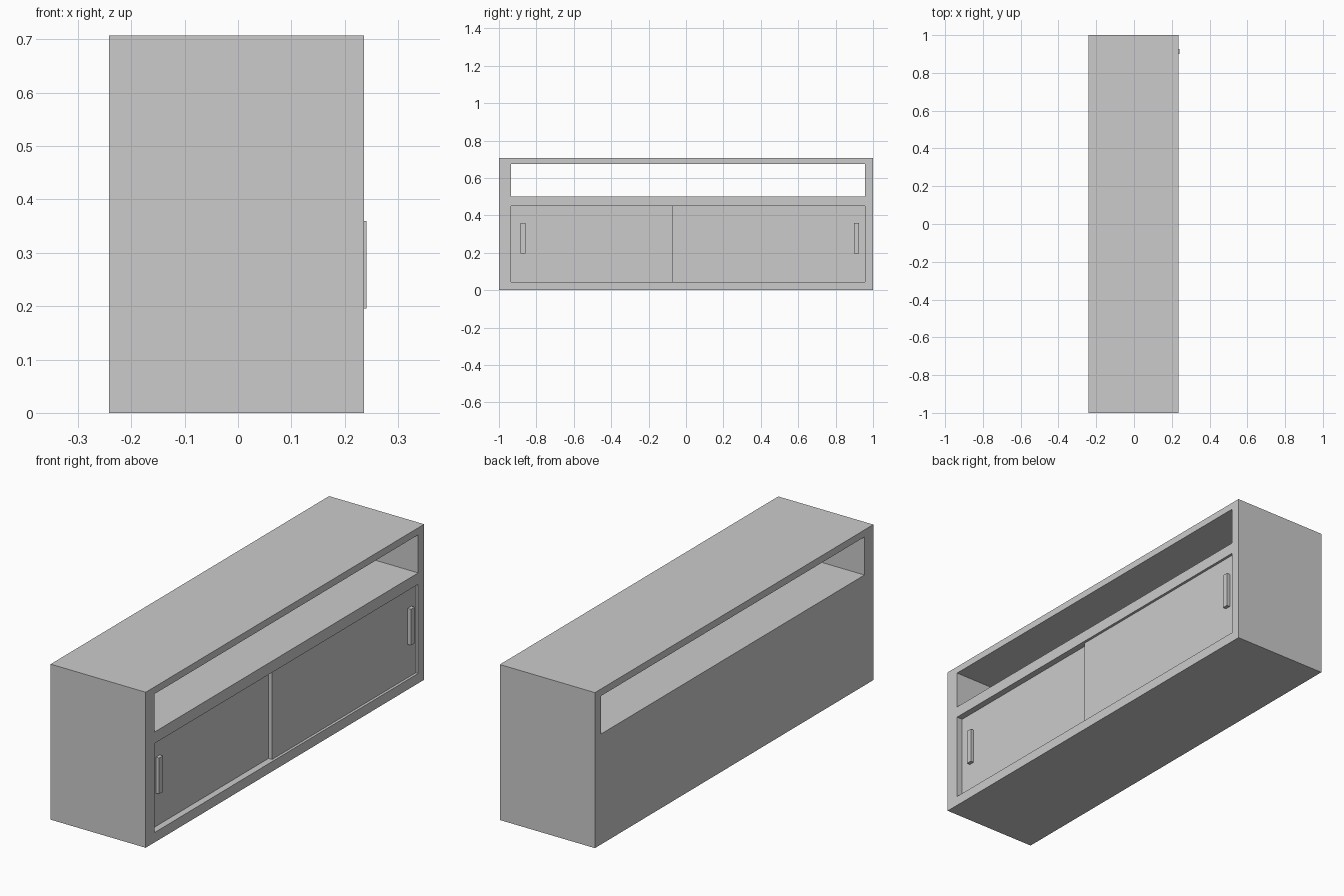
import bpy
import bmesh

if "Cube" in bpy.data.objects:
    bpy.data.objects.remove(bpy.data.objects["Cube"])


def box(name, lo, hi):
    """Box spanning the corners lo and hi."""
    bm = bmesh.new()
    bmesh.ops.create_cube(bm, size=1)
    for v in bm.verts:
        v.co = [(a + b) / 2 + c * (b - a) for a, b, c in zip(lo, hi, v.co)]
    mesh = bpy.data.meshes.new(name)
    bm.to_mesh(mesh)
    bm.free()
    obj = bpy.data.objects.new(name, mesh)
    bpy.context.collection.objects.link(obj)
    return obj


def cut(target, cutter):
    """Subtract the cutter from the target and keep it only as a hidden helper."""
    cutter.hide_render = True
    cutter.display_type = 'WIRE'
    mod = target.modifiers.new(cutter.name, 'BOOLEAN')
    mod.operation = 'DIFFERENCE'
    mod.solver = 'EXACT'
    mod.object = cutter
    bpy.context.view_layer.objects.active = target
    bpy.ops.object.modifier_apply(modifier=mod.name)
    bpy.data.objects.remove(cutter)


BACK, FRONT = -0.242, 0.236
LEFT, RIGHT = -0.936, 0.957      # inner faces of the side panels
LOW, HIGH = 0.045, 0.45          # cupboard floor and ceiling

# Cabinet carcass with an open shelf through it and a cupboard with a closed back
carcass = box("cabinet_carcass", (BACK, -1, 0), (FRONT, 1, 0.707))
cut(carcass, box("shelf_cutter", (BACK - 0.1, LEFT, 0.502), (FRONT + 0.1, RIGHT, 0.675)))
cut(carcass, box("cupboard_cutter", (BACK + 0.03, LEFT, LOW), (FRONT + 0.1, RIGHT, HIGH)))

# Sliding doors on two tracks, each with a bar handle near its outer end
doors = [
    ("left", 0.206, LEFT, -0.05, -0.884),
    ("right", 0.224, -0.075, RIGHT, 0.899),
]
for side, face, y0, y1, handle_y in doors:
    box(side + "_sliding_door", (face - 0.017, y0, LOW), (face, y1, HIGH))
    box(side + "_handle", (face - 0.003, handle_y, 0.196),
        (face + 0.0165, handle_y + 0.027, 0.36))
